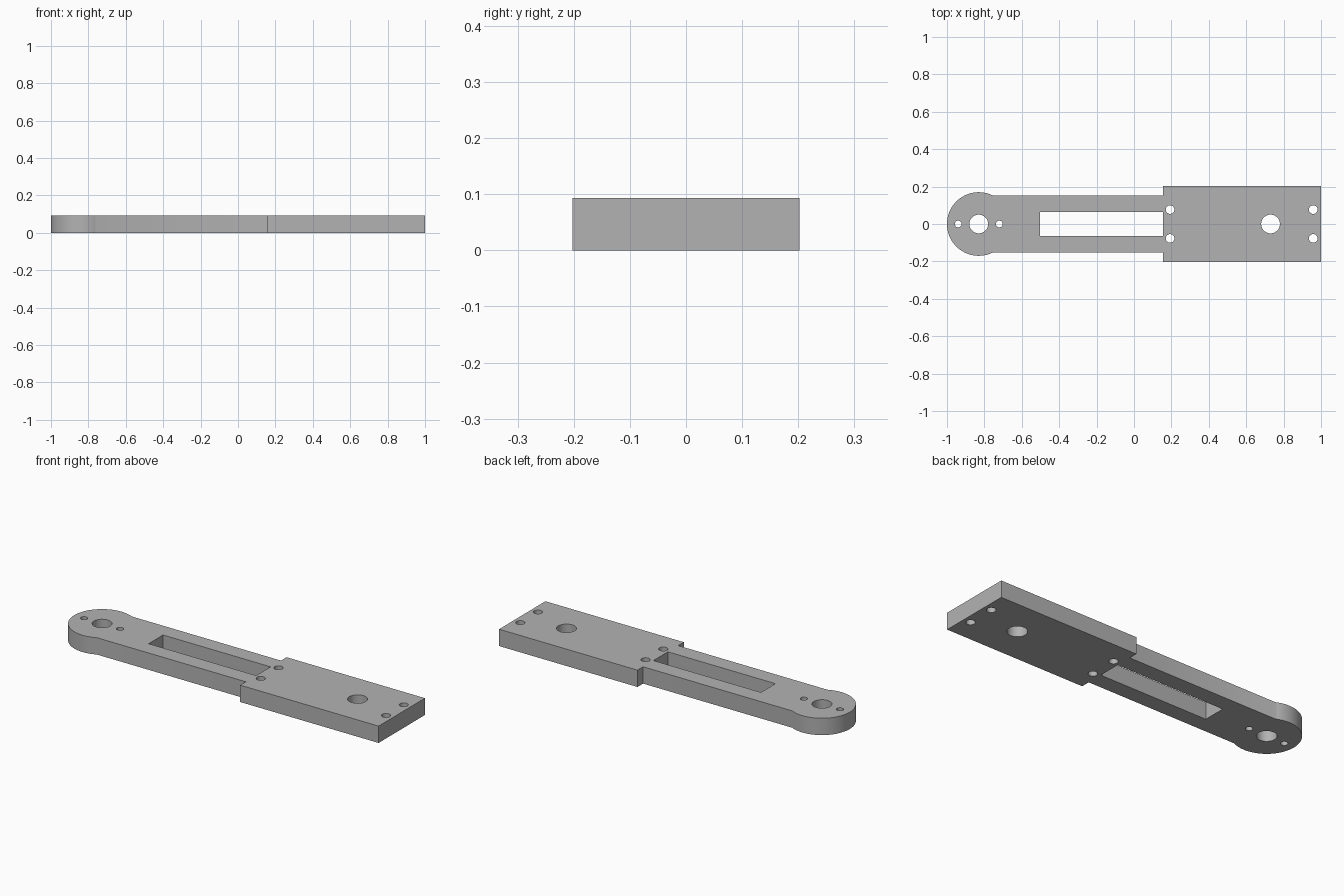
import bpy, bmesh
from math import sin, cos, asin, pi, tau

if "Cube" in bpy.data.objects:
    bpy.data.objects.remove(bpy.data.objects["Cube"])

THICK = 0.093
HEAD_X, HEAD_R = -0.83, 0.17     # round end of the arm
ARM_Y = 0.153                    # half width of the arm
STEP_X, PLATE_Y = 0.155, 0.202   # wide plate
SLOT_X, SLOT_Y = -0.502, 0.063


def arc(x, y, r, start, end, n):
    return [(x + r * cos(start + (end - start) * i / n),
             y + r * sin(start + (end - start) * i / n)) for i in range(n + 1)]


def circle(x, y, r, n=40):
    return arc(x, y, r, 0, tau, n)[:-1]


# Outer outline: wide plate, stepped arm, round head
a = asin(ARM_Y / HEAD_R)
outline = [(STEP_X, -ARM_Y), (STEP_X, -PLATE_Y), (1, -PLATE_Y),
           (1, PLATE_Y), (STEP_X, PLATE_Y), (STEP_X, ARM_Y)]
outline += arc(HEAD_X, 0, HEAD_R, a, tau - a, 64)

# Openings: slot, pivot hole, shaft hole and screw holes
slot = [(SLOT_X, -SLOT_Y), (STEP_X, -SLOT_Y), (STEP_X, SLOT_Y), (SLOT_X, SLOT_Y)]
loops = [outline, slot, circle(HEAD_X, 0, 0.05), circle(0.73, 0, 0.05)]
loops += [circle(HEAD_X + dx, 0, 0.018) for dx in (-0.11, 0.11)]
loops += [circle(x, y, 0.023) for x in (0.193, 0.958) for y in (-0.077, 0.077)]

# Fill the profile and extrude it to a slab
bm = bmesh.new()
for pts in loops:
    vs = [bm.verts.new((x, y, 0)) for x, y in pts]
    for i, v in enumerate(vs):
        bm.edges.new((vs[i - 1], v))
bmesh.ops.triangle_fill(bm, use_beauty=True, use_dissolve=False, edges=bm.edges[:])
top = bmesh.ops.extrude_face_region(bm, geom=bm.faces[:], use_keep_orig=True)
bmesh.ops.translate(bm, vec=(0, 0, THICK),
                    verts=[g for g in top["geom"] if isinstance(g, bmesh.types.BMVert)])
bmesh.ops.recalc_face_normals(bm, faces=bm.faces[:])

mesh = bpy.data.meshes.new("mounting_arm")
bm.to_mesh(mesh)
bm.free()
arm = bpy.data.objects.new("mounting_arm", mesh)
bpy.context.collection.objects.link(arm)

# Plain grey metal
grey = bpy.data.materials.new("plain_grey")
grey.use_nodes = True
color = (0.45, 0.45, 0.45, 1)
grey.diffuse_color = color
grey.node_tree.nodes["Principled BSDF"].inputs["Base Color"].default_value = color
mesh.materials.append(grey)

# Smooth curved walls, sharp rims
bpy.ops.object.select_all(action="DESELECT")
arm.select_set(True)
bpy.context.view_layer.objects.active = arm
bpy.ops.object.shade_smooth_by_angle(angle=pi / 6)
